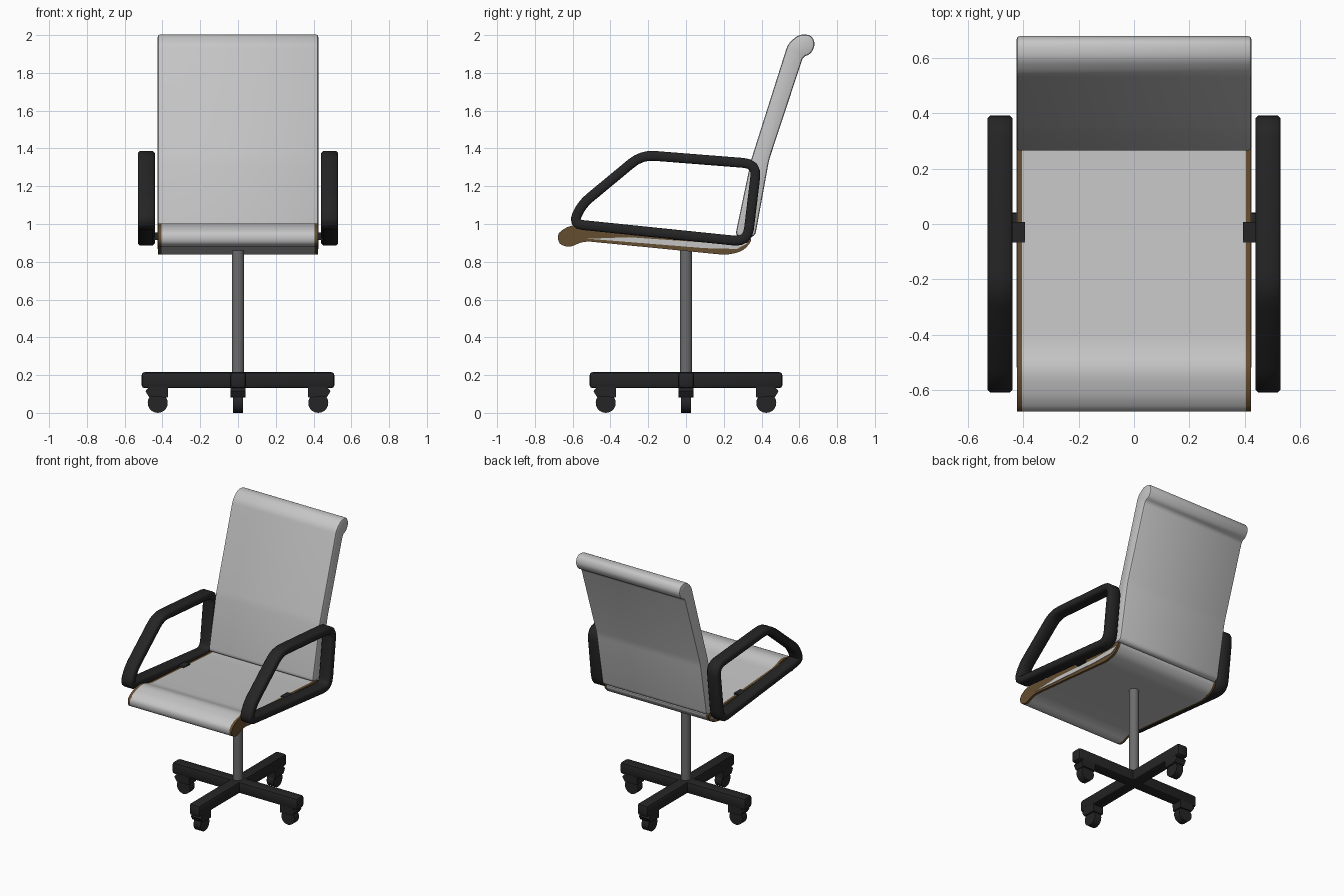
import bpy, bmesh, math
from mathutils import Vector, Matrix

old = bpy.data.objects.get("Cube")
if old:
    bpy.data.objects.remove(old, do_unlink=True)


def material(name, colour):
    m = bpy.data.materials.new(name)
    m.use_nodes = True
    m.diffuse_color = (*colour, 1)
    bsdf = next(n for n in m.node_tree.nodes if n.type == 'BSDF_PRINCIPLED')
    bsdf.inputs["Base Color"].default_value = (*colour, 1)
    return m


GREY = material("light grey upholstery", (0.56, 0.56, 0.56))
BROWN = material("brown side trim", (0.13, 0.075, 0.03))
BLACK = material("black plastic", (0.018, 0.018, 0.018))
STEEL = material("grey steel", (0.15, 0.15, 0.15))


def finish(name, bm, mat, matrix=Matrix(), angle=35):
    bmesh.ops.recalc_face_normals(bm, faces=bm.faces)
    bm.transform(matrix)
    mesh = bpy.data.meshes.new(name)
    bm.to_mesh(mesh)
    bm.free()
    mesh.materials.append(mat)
    ob = bpy.data.objects.new(name, mesh)
    bpy.context.collection.objects.link(ob)
    bpy.ops.object.select_all(action='DESELECT')
    ob.select_set(True)
    bpy.context.view_layer.objects.active = ob
    bpy.ops.object.shade_smooth_by_angle(angle=math.radians(angle))
    return ob


def bevel_sharp(bm, width, segments=2):
    bmesh.ops.recalc_face_normals(bm, faces=bm.faces)
    edges = [e for e in bm.edges if e.calc_face_angle(0) > math.radians(50)]
    bmesh.ops.bevel(bm, geom=edges, offset=width, segments=segments,
                    profile=0.5, affect='EDGES', clamp_overlap=True)


def rounded(points, radius, steps=4):
    """Round every corner of a closed outline with a short curve."""
    pts = [Vector(p) for p in points]
    out = []
    for i, p in enumerate(pts):
        a, b = pts[i - 1] - p, pts[(i + 1) % len(pts)] - p
        r = min(radius, a.length * 0.45, b.length * 0.45)
        a, b = p + a.normalized() * r, p + b.normalized() * r
        for k in range(steps + 1):
            t = k / steps
            out.append(a * (1 - t) ** 2 + p * 2 * t * (1 - t) + b * t * t)
    return out


def slab(name, outline, x0, x1, mat, bevel=0, matrix=Matrix()):
    """Extrude a (y, z) outline from x0 to x1."""
    bm = bmesh.new()
    face = bm.faces.new([bm.verts.new((x0, p[0], p[1])) for p in outline])
    ext = bmesh.ops.extrude_face_region(bm, geom=[face])
    verts = [v for v in ext["geom"] if isinstance(v, bmesh.types.BMVert)]
    bmesh.ops.translate(bm, vec=(x1 - x0, 0, 0), verts=verts)
    if bevel:
        bevel_sharp(bm, bevel)
    return finish(name, bm, mat, matrix)


def box(name, size, centre, mat, bevel=0, matrix=Matrix()):
    bm = bmesh.new()
    bmesh.ops.create_cube(bm, size=1)
    bm.transform(Matrix.Translation(centre) @ Matrix.Diagonal((*size, 1)))
    if bevel:
        bevel_sharp(bm, bevel)
    return finish(name, bm, mat, matrix)


def cylinder(name, radius, depth, sides, mat, matrix):
    bm = bmesh.new()
    bmesh.ops.create_cone(bm, cap_ends=True, segments=sides, radius1=radius,
                          radius2=radius, depth=depth)
    return finish(name, bm, mat, matrix)


def loop_frame(name, path, x, half_x, half_n, chamfer, mat):
    """Sweep a chamfered rectangle round a closed (y, z) path."""
    section = [(sx * (half_x - cx), sn * (half_n - cn))
               for sx, sn, cx, cn in (
                   (-1, -1, chamfer, 0), (1, -1, chamfer, 0),
                   (1, -1, 0, chamfer), (1, 1, 0, chamfer),
                   (1, 1, chamfer, 0), (-1, 1, chamfer, 0),
                   (-1, 1, 0, chamfer), (-1, -1, 0, chamfer))]
    bm = bmesh.new()
    rings = []
    for i, p in enumerate(path):
        t = (path[(i + 1) % len(path)] - path[i - 1]).normalized()
        n = Vector((-t.y, t.x))
        rings.append([bm.verts.new((x + sx, p.x + n.x * sn, p.y + n.y * sn))
                      for sx, sn in section])
    for i, ring in enumerate(rings):
        nxt = rings[(i + 1) % len(rings)]
        for j in range(len(ring)):
            k = (j + 1) % len(ring)
            bm.faces.new((ring[j], ring[k], nxt[k], nxt[j]))
    return finish(name, bm, mat, angle=50)


# Seat cushion with a rolled front edge, and brown trim on both sides
seat_outline = rounded([
    (-0.53, 1.01), (-0.63, 0.985), (-0.68, 0.95), (-0.675, 0.895),
    (-0.62, 0.875), (-0.54, 0.91), (0.22, 0.835), (0.31, 0.86),
    (0.36, 0.93), (0.24, 0.93), (-0.44, 0.975)], 0.06)
slab("seat", seat_outline, -0.405, 0.405, GREY)
strip = [(-0.52, 0.922), (-0.3, 0.93), (0.1, 0.902), (0.33, 0.9),
         (0.27, 0.868), (0.1, 0.872)]
for side, s in (("left", 1), ("right", -1)):
    slab(side + "_seat_trim", seat_outline, s * 0.404, s * 0.423, BROWN)
    slab(side + "_seat_strip", strip, s * 0.422, s * 0.426, GREY)

# Backrest leaning back, with a thick roll along its top
back_outline = rounded([
    (0.26, 0.935), (0.345, 1.34), (0.54, 1.955), (0.60, 2.005),
    (0.665, 2.0), (0.685, 1.95), (0.66, 1.9), (0.62, 1.885),
    (0.44, 1.34), (0.365, 0.93)], 0.03)
slab("backrest", back_outline, -0.425, 0.425, GREY, bevel=0.012)

# Armrest loops and the pegs that hold them
arm_path = rounded([
    (-0.60, 1.0), (-0.55, 1.105), (-0.235, 1.366), (0.375, 1.318),
    (0.325, 0.905)], 0.07)
for side, s in (("left", 1), ("right", -1)):
    loop_frame(side + "_armrest", arm_path, s * 0.485, 0.045, 0.026, 0.01, BLACK)
    box(side + "_armrest_peg", (0.06, 0.075, 0.04), (s * 0.425, -0.03, 0.935), BLACK)

# Central column
cylinder("column", 0.033, 0.68, 24, STEEL, Matrix.Translation((0, 0, 0.53)))

# Crossed foot bars
for i in range(2):
    box(f"foot_bar_{i + 1}", (0.085, 1.02, 0.085), (0, 0, 0.1735), BLACK, 0.016,
        Matrix.Rotation(i * math.pi / 2, 4, 'Z'))

# Four casters, each a wheel under a hood
hood_outline = [(-0.49, 0.115), (-0.472, 0.085), (-0.372, 0.082),
                (-0.37, 0.14), (-0.47, 0.14)]
for i in range(4):
    turn = Matrix.Rotation(i * math.pi / 2, 4, 'Z')
    slab(f"caster_hood_{i + 1}", hood_outline, -0.04, 0.04, BLACK, matrix=turn)
    cylinder(f"caster_wheel_{i + 1}", 0.053, 0.055, 20, BLACK,
             turn @ Matrix.Translation((0, -0.425, 0.053))
             @ Matrix.Rotation(math.pi / 2, 4, 'Y'))
